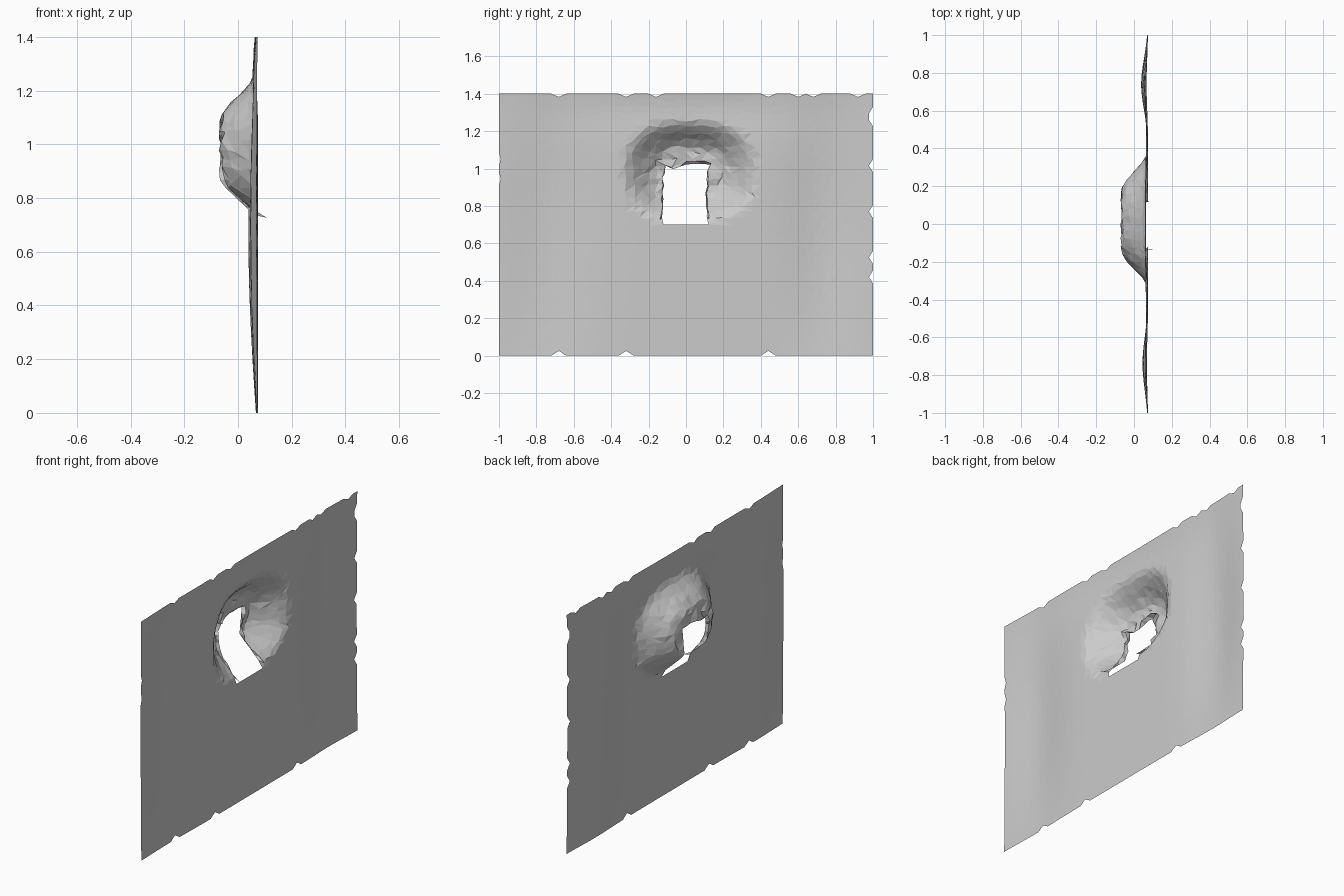
import bpy, bmesh, math, random
from mathutils import Vector

random.seed(4)
cube = bpy.data.objects.get("Cube")
if cube:
    bpy.data.objects.remove(cube)

NY, NZ = 50, 40              # sheet cells
W, H, X0 = 2.0, 1.4, 0.075   # width, height, plane of the flat sheet


def gauss(v, mid, width):
    return math.exp(-((v - mid) / width) ** 2)


def dent(y, z):
    """Depth of the punched bulge around the hole."""
    dy, dz = y - 0.01, z - 0.97
    a = 0.39 if dy > 0 else 0.36
    b = 0.30 if dz > 0 else 0.27
    r = (abs(dy / a) ** 2.5 + abs(dz / b) ** 2.5) ** 0.4
    t = min(max((r - 0.4) / 0.6, 0), 1)
    return 0.14 * (1 - t * t * (3 - 2 * t))


def waves(y, z):
    """Shallow vertical folds at both sides of the sheet."""
    tall = math.sin(math.pi * min(max((z + 0.12) / 1.64, 0), 1))
    fold = 0.037 * gauss(y, 0.74, 0.19) + 0.03 * gauss(y, -0.74, 0.2)
    top = 0.018 * gauss(z, 1.32, 0.13) * gauss(y, 0, 0.6)
    return fold * tall + top


def in_hole(y, z):
    """Doorway-like hole with a straight sill and a ragged, rounded top."""
    return abs(y) < 0.12 and 0.7 < z < 1.02 - 0.5 * max(abs(y) - 0.07, 0)


# Sheet grid with irregular facets
bm = bmesh.new()
grid = {}
for i in range(NY + 1):
    for j in range(NZ + 1):
        y, z = -W / 2 + W * i / NY, H * j / NZ
        inside = 0 < i < NY and 0 < j < NZ
        sill = j == NZ // 2 and abs(y) < 0.17
        if inside and not sill:
            y += random.uniform(-0.011, 0.011)
            z += random.uniform(-0.01, 0.01)
        grid[i, j] = bm.verts.new((0, y, z))

# Small nicks in the outer edges
for y in (-0.68, -0.32, 0.44):
    grid[round((y + 1) * NY / W), 0].co.z += 0.025
for y in (-0.68, -0.32, -0.16, 0.44, 0.6, 0.68, 0.92):
    grid[round((y + 1) * NY / W), NZ].co.z -= 0.017
for z in (0.42, 0.53, 0.77, 1.02, 1.26, 1.3):
    grid[NY, round(z * NZ / H)].co.y -= 0.022
for z in (0.95, 1.05):
    grid[0, round(z * NZ / H)].co.y += 0.01

# Push the sheet into its dented shape
for v in bm.verts:
    y, z = v.co.y, v.co.z
    d = dent(y, z)
    v.co.x = X0 - d - waves(y, z) + random.uniform(-0.045, 0.045) * d

# Faces, leaving out the hole
for i in range(NY):
    for j in range(NZ):
        mid_y, mid_z = -W / 2 + W * (i + 0.5) / NY, H * (j + 0.5) / NZ
        if in_hole(mid_y, mid_z):
            continue
        a, b, c, d = grid[i, j], grid[i + 1, j], grid[i + 1, j + 1], grid[i, j + 1]
        if random.random() < 0.5:
            bm.faces.new((a, b, c))
            bm.faces.new((a, c, d))
        else:
            bm.faces.new((a, b, d))
            bm.faces.new((b, c, d))
bmesh.ops.delete(bm, geom=[v for v in bm.verts if not v.link_faces], context='VERTS')

# Torn lip: rim edges above the sill folded back in ragged flaps
rim = [e for e in bm.edges if e.is_boundary
       and all(abs(v.co.y) < 0.2 and 0.72 < v.co.z < 1.1 for v in e.verts)]
lip = bmesh.ops.extrude_edge_only(bm, edges=rim)["geom"]
for v in [g for g in lip if isinstance(g, bmesh.types.BMVert)]:
    out = Vector((0, v.co.y, v.co.z - 0.88)).normalized()
    v.co += out * random.uniform(-0.012, 0.02)
    v.co.x += random.uniform(0.0, 0.045)
for v in bm.verts:
    v.co.x = max(v.co.x, -0.075)
bmesh.ops.triangulate(bm, faces=bm.faces[:])

mesh = bpy.data.meshes.new("dented_sheet")
bm.to_mesh(mesh)
bm.free()
sheet = bpy.data.objects.new("dented_sheet", mesh)
bpy.context.collection.objects.link(sheet)

# Plain grey
grey = bpy.data.materials.new("light grey")
grey.use_nodes = True
colour = (0.6, 0.6, 0.6, 1)
grey.diffuse_color = colour
grey.node_tree.nodes["Principled BSDF"].inputs["Base Color"].default_value = colour
mesh.materials.append(grey)
